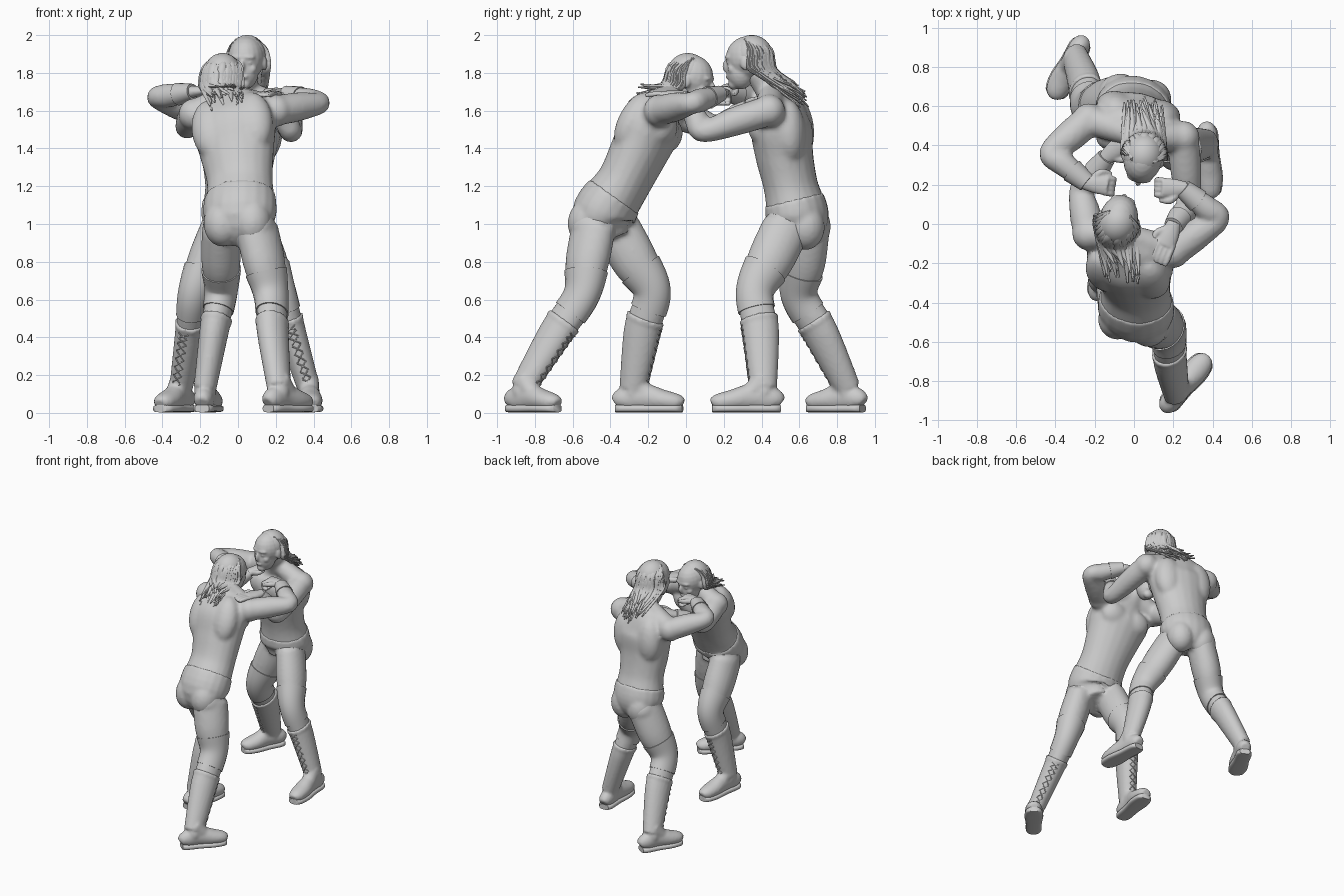
import bpy, bmesh, math, random
from mathutils import Vector, Matrix

random.seed(4)
cube = bpy.data.objects.get("Cube")
if cube:
    bpy.data.objects.remove(cube)

GREY = (0.6, 0.6, 0.6, 1)
clay = bpy.data.materials.new("clay grey")
clay.use_nodes = True
clay.diffuse_color = GREY
clay.node_tree.nodes["Principled BSDF"].inputs["Base Color"].default_value = GREY
UP = Vector((0, 0, 1))


def spline(vals, t):
    """Smooth curve through a list of vectors, t counted in list positions."""
    last = len(vals) - 1
    t = max(0, min(t, last))
    i = min(int(t), last - 1)
    f = t - i
    a, b, c, d = (vals[max(0, min(k, last))] for k in range(i - 1, i + 3))
    return b + (c - a) * (f / 2) + (a * 2 - b * 5 + c * 4 - d) * (f * f / 2) \
        + (b * 3 - a - c * 3 + d) * (f ** 3 / 2)


def frame(pts, t, side):
    """Matrix at t on a path: columns are side, front and path direction."""
    way = (spline(pts, t + 0.05) - spline(pts, t - 0.05)).normalized()
    u = (side - way * side.dot(way)).normalized()
    m = Matrix((u, way.cross(u), way)).transposed().to_4x4()
    m.translation = spline(pts, t)
    return m


def loft(bm, pts, sizes, side, start=0, end=None, grow=0, power=1, sides=20, steps=6):
    """Closed tube with elliptic sections along a smooth path."""
    end = len(pts) - 1 if end is None else end
    sizes = [Vector((*s, 0)) for s in sizes]
    count = max(2, math.ceil((end - start) * steps))
    rings = []
    for k in range(count + 1):
        t = start + (end - start) * k / count
        m, s = frame(pts, t, side), spline(sizes, t)
        ring = []
        for j in range(sides):
            a = math.tau * j / sides
            x, y = (math.copysign(abs(v) ** power, v) for v in (math.cos(a), math.sin(a)))
            ring.append(bm.verts.new(m @ Vector((x * (s.x + grow), y * (s.y + grow), 0))))
        rings.append(ring)
    for a, b in zip(rings, rings[1:]):
        for j in range(sides):
            n = (j + 1) % sides
            bm.faces.new((a[j], a[n], b[n], b[j]))
    bm.faces.new(rings[0][::-1])
    bm.faces.new(rings[-1])


def blob(bm, m, place, radii):
    bmesh.ops.create_uvsphere(bm, u_segments=20, v_segments=12, radius=1,
                              matrix=m @ Matrix.Translation(place) @ Matrix.Diagonal((*radii, 1)))


def finish(name, bm, voxel=0, relax=0):
    mesh = bpy.data.meshes.new(name)
    bmesh.ops.recalc_face_normals(bm, faces=bm.faces)
    bm.to_mesh(mesh)
    bm.free()
    obj = bpy.data.objects.new(name, mesh)
    bpy.context.collection.objects.link(obj)
    mesh.materials.append(clay)
    bpy.context.view_layer.objects.active = obj
    obj.select_set(True)
    bpy.ops.object.shade_smooth_by_angle(angle=math.radians(50))
    obj.select_set(False)
    if voxel:
        fuse = obj.modifiers.new("Fuse", 'REMESH')
        fuse.mode, fuse.voxel_size, fuse.use_smooth_shade = 'VOXEL', voxel, True
        soft = obj.modifiers.new("Soften", 'SMOOTH')
        soft.factor, soft.iterations = 0.5, relax


# Shared half widths and half depths of the body sections
TORSO = [(.1, .1), (.188, .16), (.176, .143), (.2, .152), (.225, .16), (.19, .115), (.08, .08), (.065, .07)]
ARM = [(.08, .08), (.077, .079), (.058, .06), (.063, .064), (.038, .044)]
LEG = [(.1, .128), (.104, .124), (.082, .095), (.071, .092), (.054, .066)]
FOOT = [(0, .034, .035), (.1, .052, .06), (.4, .054, .072), (.7, .064, .056), (.92, .054, .044), (1, .03, .03)]


def hand(name, wrist, way, palm, curl, thumb):
    bm = bmesh.new()
    way = way.normalized()
    across = way.cross(palm).normalized()
    palm = across.cross(way)
    loft(bm, [wrist - way * .02, wrist + way * .05, wrist + way * .11],
         [(.036, .032), (.048, .027), (.049, .019)], across)
    for i in range(4):
        p = wrist + way * .095 + across * (i - 1.5) * .025
        path, angle = [p], curl / 2
        for length in (.045, .037, .03):
            p = p + (way * math.cos(angle) + palm * math.sin(angle)) * length
            path.append(p)
            angle += curl
        loft(bm, path, [(.015, .015)] * 3 + [(.01, .01)], across, sides=10)
    root = wrist + way * .03 + across * thumb * .03
    out = root + (way + across * thumb) * .035
    loft(bm, [root, out, out + way * .05 + palm * curl * .02],
         [(.02, .02), (.018, .018), (.011, .011)], palm, sides=10)
    finish(name, bm, .007, 2)


def head_and_hair(name, head, side, tip, drape):
    # Head with simple facial features
    bm = bmesh.new()
    blob(bm, head, (0, 0, .01), (.098, .12, .115))
    blob(bm, head, (0, .045, -.06), (.073, .075, .095))
    blob(bm, head, (0, .085, -.125), (.036, .03, .03))
    blob(bm, head, (0, .12, -.03), (.015, .022, .034))
    blob(bm, head, (0, .095, .018), (.066, .028, .017))
    blob(bm, head, (0, .112, -.085), (.028, .014, .012))
    for s in (1, -1):
        blob(bm, head, (s * .098, 0, -.02), (.013, .026, .036))
        blob(bm, head, (s * .045, .08, -.045), (.026, .026, .026))
        blob(bm, head, (s * .035, .098, -.012), (.016, .014, .01))
    finish(name + "_head", bm, .008, 2)
    # Hair cap and long loose locks
    bm = bmesh.new()
    blob(bm, head, (0, -.02, .02), (.101, .112, .11))
    for i in range(56):
        a = math.radians(random.uniform(-88, 88))
        x, y = math.sin(a), -math.cos(a)
        spots = [(x * .05, y * .05 + .01, .108), (x * .092, y * .112 - .01, random.uniform(.01, .05)),
                 (x * .1, y * .125 - .015, -.06)]
        wild = Vector([random.uniform(-.025, .025) for _ in range(3)])
        path = [head @ Vector(p) for p in spots] + [tip + drape * random.random() + side * x * .08 + wild]
        loft(bm, path, [(.008, .006), (.022, .012), (.022, .013), (.004, .004)], side, sides=8, steps=4)
    finish(name + "_hair", bm)


def leg(name, body, hip, knee, heel, toe):
    way = (toe - heel).normalized()
    side = way.cross(UP)
    ankle = heel + way * .09 + UP * .13
    path = [hip, hip.lerp(knee, .5), knee, knee.lerp(ankle, .4) - way * .012, ankle]
    loft(body, path, LEG, side)
    blob(body, Matrix.Translation(hip), (0, 0, 0), (.098, .122, .1))
    # Knee pad
    bm = bmesh.new()
    loft(bm, path, LEG, side, 1.3, 2.5, .006, steps=10)
    finish(name + "_knee_pad", bm)
    # Boot with rolled cuff
    bm = bmesh.new()
    loft(bm, path, LEG, side, 2.72, 4, .006)
    loft(bm, path, LEG, side, 2.7, 2.8, .01)
    blob(bm, Matrix.Translation(ankle), (0, 0, -.02), (.058, .058, .07))
    line = [heel.lerp(toe, f) + UP * (.012 + h) for f, w, h in FOOT]
    loft(bm, line, [(w, h) for f, w, h in FOOT], side)
    instep = [ankle + UP * .05, ankle + way * .05 - UP * .01, heel.lerp(toe, .62) + UP * .07]
    loft(bm, instep, [(.052, .06), (.052, .055), (.05, .04)], side)
    finish(name + "_boot", bm, .011, 2)
    # Sole
    bm = bmesh.new()
    ground = [heel.lerp(toe, f) + UP * .023 for f, w, h in FOOT]
    loft(bm, ground, [(w + .004, .02) for f, w, h in FOOT], side, power=.6)
    finish(name + "_sole", bm)
    # Crossed laces up the front of the boot
    bm = bmesh.new()

    def front(t, s):
        size = spline([Vector((*v, 0)) for v in LEG], t)
        a = s * .35
        return frame(path, t, side) @ Vector((math.sin(a) * (size.x + .008), -math.cos(a) * (size.y + .008), 0))
    for i in range(8):
        t = 2.85 + i * .13
        for s in (1, -1):
            loft(bm, [front(t, s), front(t + .06, 0), front(t + .13, -s)], [(.0035, .0035)] * 3, UP, sides=6, steps=2)
    finish(name + "_laces", bm)


def figure(name, side, spine, skull, pitch, tip, drape, arms, legs):
    side = Vector(side).normalized()
    spine = [Vector(p) for p in spine]
    body, trunks = bmesh.new(), bmesh.new()
    # Torso with chest, back and seat muscles
    loft(body, spine, TORSO, side)
    loft(trunks, spine, TORSO, side, 0, 1.6, .006)
    chest, hips = frame(spine, 4, side), frame(spine, 1, side)
    for s in (1, -1):
        blob(body, chest, (s * .09, .095, 0), (.1, .065, .09))
        blob(body, chest, (s * .115, -.065, -.03), (.105, .085, .17))
        blob(trunks, hips, (s * .082, -.055, -.045), (.1, .105, .125))
    # Arms, wrist tape and hands
    for label, s, (shoulder, elbow, wrist, reach, curl) in zip(("right", "left"), (1, -1), arms):
        a, b, c = Vector(shoulder), Vector(elbow), Vector(wrist)
        path = [a, a.lerp(b, .5), b, b.lerp(c, .35), c]
        loft(body, path, ARM, UP)
        blob(body, Matrix.Translation(a), (0, 0, 0), (.086, .086, .086))
        loft(body, [spine[6], a], [(.065, .065), (.078, .078)], UP)
        bm = bmesh.new()
        loft(bm, path, ARM, UP, 3.35, 4, .005)
        finish(f"{name}_{label}_wrist_tape", bm)
        hand(f"{name}_{label}_hand", c, Vector(reach), -UP, curl, s)
    for label, joints in zip(("right", "left"), legs):
        leg(f"{name}_{label}", body, *(Vector(p) for p in joints))
    finish(name + "_body", body, .014, 5)
    finish(name + "_trunks", trunks, .012, 4)
    ahead = UP.cross(side)
    head = Matrix((side, ahead, UP)).transposed().to_4x4()
    head.translation = Vector(skull)
    head_and_hair(name, head @ Matrix.Rotation(pitch, 4, 'X'), side, Vector(tip), Vector(drape))


FIST, OPEN = 1.3, .12
# Leaning wrestler in front, seen from behind
figure("leaning_wrestler", (1, -.25, 0),
       [(.01, -.4, .92), (.01, -.44, 1.04), (.01, -.33, 1.22), (-.005, -.25, 1.38),
        (-.02, -.185, 1.52), (-.03, -.13, 1.61), (-.05, -.06, 1.68), (-.075, 0, 1.76)],
       (-.078, .025, 1.772), -.2, (-.06, -.2, 1.72), (0, -.1, -.12),
       [((.2, -.14, 1.6), (.43, .03, 1.64), (.25, .18, 1.69), (-1, .05, .1), FIST),
        ((-.23, -.05, 1.58), (-.27, .17, 1.51), (-.14, .34, 1.62), (.7, .6, .4), OPEN)],
       [((.1, -.49, .98), (.175, -.555, .62), (.16, -.935, 0), (.37, -.68, 0)),
        ((-.09, -.37, .98), (-.09, -.18, .64), (-.19, -.37, 0), (-.13, -.02, 0))])
# Upright wrestler behind, facing forward
figure("upright_wrestler", (-1, .2, 0),
       [(0, .57, .92), (0, .59, 1.03), (0, .555, 1.2), (0, .52, 1.37),
        (.01, .505, 1.52), (.01, .5, 1.62), (.03, .45, 1.7), (.045, .37, 1.82)],
       (.045, .33, 1.87), -.05, (.05, .54, 1.75), (0, .1, -.11),
       [((-.23, .53, 1.6), (-.425, .36, 1.67), (-.24, .21, 1.7), (1, -.15, .1), FIST),
        ((.25, .44, 1.6), (.28, .09, 1.49), (.2, -.01, 1.675), (-.35, -.85, .1), OPEN)],
       [((-.09, .64, .98), (-.23, .6, .62), (-.26, .935, 0), (-.41, .65, 0)),
        ((.09, .53, .98), (.22, .365, .64), (.37, .5, 0), (.39, .14, 0))])
